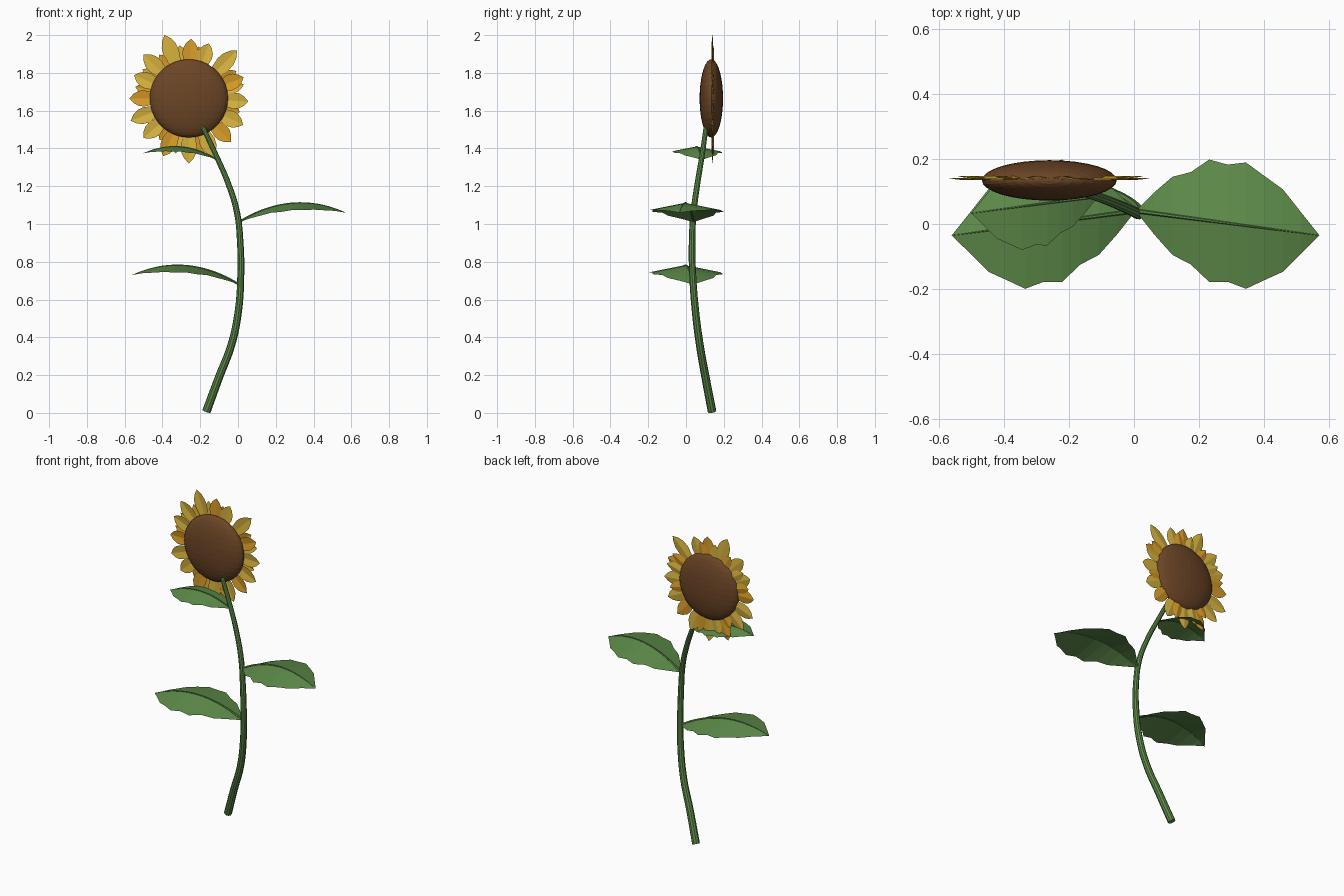
import bpy, bmesh, math
from mathutils import Vector

if "Cube" in bpy.data.objects:
    bpy.data.objects.remove(bpy.data.objects["Cube"])


def material(name, rgb):
    m = bpy.data.materials.new(name)
    m.use_nodes = True
    m.diffuse_color = (*rgb, 1)
    bsdf = m.node_tree.nodes["Principled BSDF"]
    bsdf.inputs["Base Color"].default_value = (*rgb, 1)
    bsdf.inputs["Roughness"].default_value = 0.8
    return m


GREEN = material("leaf green", (0.112, 0.262, 0.068))
BROWN = material("seed brown", (0.15, 0.06, 0.019))
YELLOW = material("petal yellow", (0.70, 0.46, 0.05))
ORANGE = material("petal orange", (0.70, 0.34, 0.022))


def strip_mesh(name, rows, mats):
    """Skin rows of equal point count into one surface."""
    bm = bmesh.new()
    grid = [[bm.verts.new(p) for p in row] for row in rows]
    for a, b in zip(grid, grid[1:]):
        for i in range(len(a) - 1):
            bm.faces.new((a[i], b[i], b[i + 1], a[i + 1]))
    bmesh.ops.remove_doubles(bm, verts=bm.verts, dist=0.0005)
    bmesh.ops.recalc_face_normals(bm, faces=bm.faces)
    me = bpy.data.meshes.new(name)
    bm.to_mesh(me)
    bm.free()
    ob = bpy.data.objects.new(name, me)
    bpy.context.collection.objects.link(ob)
    for m in mats:
        me.materials.append(m)
    return ob


def tube(name, points, r0, r1, sides):
    """Smooth tapering tube through the points."""
    cu = bpy.data.curves.new(name, "CURVE")
    cu.dimensions = "3D"
    cu.bevel_depth = 1
    cu.bevel_resolution = sides
    cu.resolution_u = 5
    cu.use_fill_caps = True
    sp = cu.splines.new("BEZIER")
    sp.bezier_points.add(len(points) - 1)
    for i, (bp, p) in enumerate(zip(sp.bezier_points, points)):
        bp.co = p
        bp.handle_left_type = bp.handle_right_type = "AUTO"
        bp.radius = r0 + (r1 - r0) * i / (len(points) - 1)
    ob = bpy.data.objects.new(name, cu)
    bpy.context.collection.objects.link(ob)
    cu.materials.append(GREEN)
    bpy.ops.object.select_all(action="DESELECT")
    bpy.context.view_layer.objects.active = ob
    ob.select_set(True)
    bpy.ops.object.convert(target="MESH")
    bpy.ops.object.shade_smooth_by_angle()


# Curved stem
tube("stem", [(-0.167, 0.138, 0.008), (-0.10, 0.103, 0.19), (-0.035, 0.073, 0.36),
              (0.002, 0.05, 0.54), (0.015, 0.035, 0.74), (0.012, 0.032, 0.90),
              (-0.005, 0.04, 1.06), (-0.05, 0.06, 1.21), (-0.11, 0.083, 1.35),
              (-0.185, 0.106, 1.51)], 0.023, 0.013, 3)

# Serrated, arched leaves with a raised centre fold
HALF_WIDTHS = [0, 0.064, 0.12, 0.142, 0.188, 0.18, 0.194, 0.16, 0.127, 0.063, 0]


def leaf(name, base, side, size):
    base = Vector(base)
    rows, rib = [], []
    n = len(HALF_WIDTHS) - 1
    for i, w in enumerate(HALF_WIDTHS):
        t = i / n
        mid = Vector((side * 0.565 * t, -0.075 * t, 0.05 * t + 0.3 * t * (1 - t)))
        rib.append(base + size * mid)
        rows.append([base + size * (mid + Vector((0, k * w, -0.2 * abs(k) * w)))
                     for k in (-1, -0.5, 0, 0.5, 1)])
    strip_mesh(name, rows, [GREEN])
    tube(name + "_midrib", rib, 0.007 * size, 0.001, 1)


leaf("lower_right_leaf", (0.005, 0.04, 0.68), -1, 1)
leaf("middle_left_leaf", (0.005, 0.04, 1.01), 1, 1)
leaf("upper_right_leaf", (-0.11, 0.085, 1.34), -1, 0.69)

# Seed head
CENTRE = Vector((-0.26, 0.134, 1.665))
bpy.ops.mesh.primitive_uv_sphere_add(segments=32, ring_count=18, radius=1, location=CENTRE)
head = bpy.context.object
head.name = "seed_head"
head.scale = (0.207, 0.062, 0.207)
head.data.materials.append(BROWN)

# Petals: pointed, folded along the middle, (angle, reach) around the head
PETAL_SHAPE = [(0, 0.4), (0.3, 0.75), (0.55, 1), (0.72, 0.92), (0.87, 0.58), (1, 0)]


def petal(name, angle, reach, y, width, mat):
    a = math.radians(angle)
    out = Vector((math.cos(a), 0, math.sin(a)))
    across = Vector((-out.z, 0, out.x))
    start = 0.14
    rows = []
    for t, w in PETAL_SHAPE:
        c = CENTRE + out * (start + (reach - start) * t) + Vector((0, y, 0))
        rows.append([c + across * (k * w * width) + Vector((0, -0.007 * w * abs(k), 0))
                     for k in (-1, -0.5, 0, 0.5, 1)])
    strip_mesh(name, rows, [mat])


FRONT = [(111, 0.36), (88, 0.315), (70, 0.31), (45, 0.36), (21, 0.31), (-3, 0.315),
         (-26, 0.32), (-46, 0.32), (-67, 0.335), (-90, 0.345), (-114, 0.335),
         (-139, 0.32), (-159, 0.33), (180, 0.315), (157, 0.315), (136, 0.335)]
BACK = [(124, 0.28), (100, 0.285), (79, 0.28), (30, 0.29), (14, 0.30), (-15, 0.28),
        (-77, 0.31), (-104, 0.30), (-125, 0.27), (168, 0.29), (148, 0.29)]
for i, (ang, reach) in enumerate(FRONT):
    petal(f"front_petal_{i + 1}", ang, reach, 0.008, 0.043,
          ORANGE if i % 3 == 1 else YELLOW)
for i, (ang, reach) in enumerate(BACK):
    petal(f"back_petal_{i + 1}", ang, reach, 0.014, 0.032,
          YELLOW if i % 3 == 1 else ORANGE)
